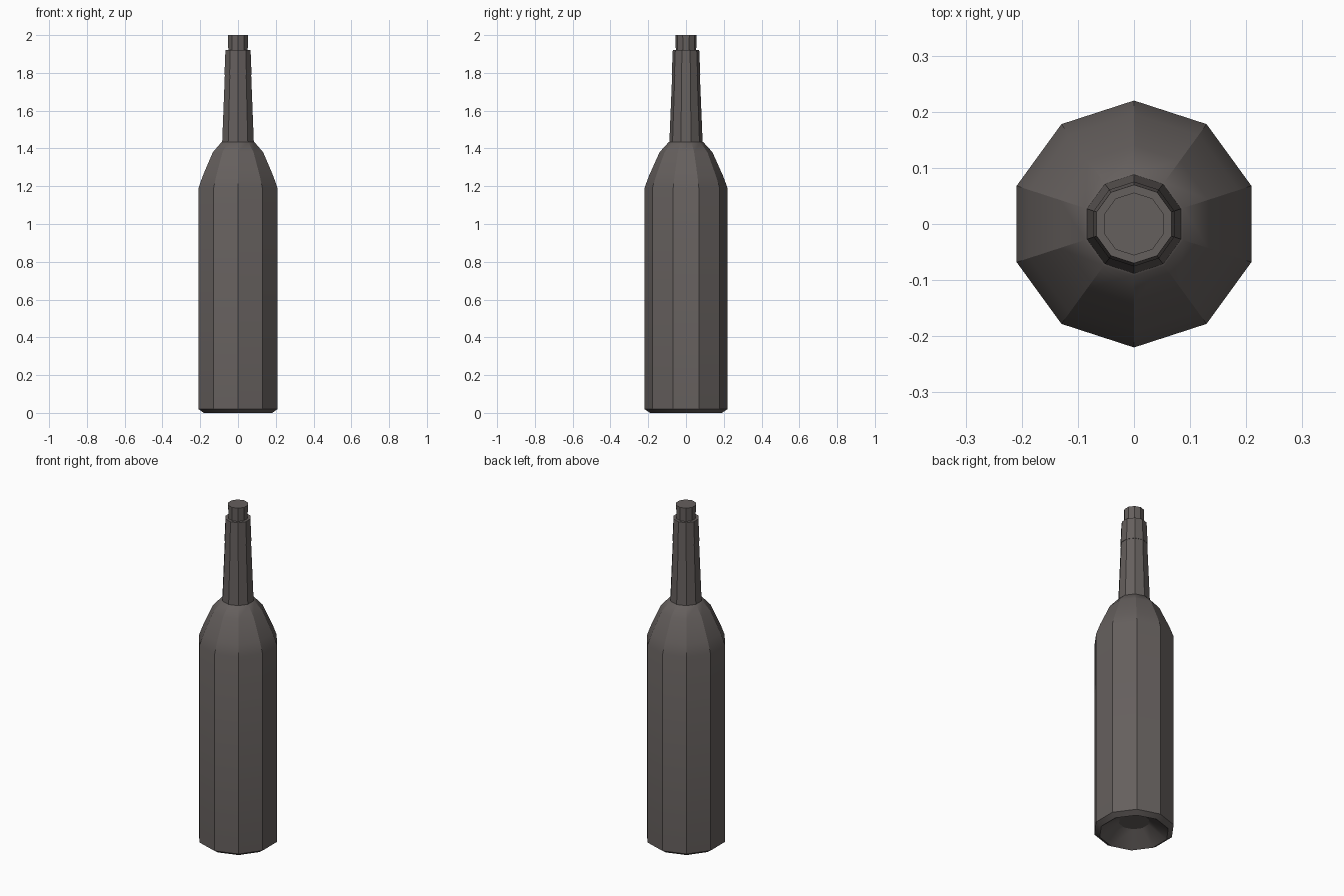
import bpy, bmesh, math

if "Cube" in bpy.data.objects:
    bpy.data.objects.remove(bpy.data.objects["Cube"])

SIDES = 10

glass = bpy.data.materials.new("dark_glass")
glass.diffuse_color = (0.13, 0.115, 0.11, 1)
glass.use_nodes = True
glass.node_tree.nodes["Principled BSDF"].inputs["Base Color"].default_value = glass.diffuse_color


def lathe(name, profile):
    """Ten-sided solid from (radius, z) pairs listed bottom to top, capped at both ends."""
    bm = bmesh.new()
    rings = []
    for r, z in profile:
        angles = [math.pi / 2 + 2 * math.pi * i / SIDES for i in range(SIDES)]
        rings.append([bm.verts.new((r * math.cos(a), r * math.sin(a), z)) for a in angles])
    for low, high in zip(rings, rings[1:]):
        for i in range(SIDES):
            j = (i + 1) % SIDES
            bm.faces.new((low[i], low[j], high[j], high[i]))
    bm.faces.new(rings[0][::-1])
    bm.faces.new(rings[-1])
    bmesh.ops.recalc_face_normals(bm, faces=bm.faces)
    mesh = bpy.data.meshes.new(name)
    bm.to_mesh(mesh)
    bm.free()
    mesh.materials.append(glass)
    obj = bpy.data.objects.new(name, mesh)
    bpy.context.collection.objects.link(obj)
    bpy.ops.object.select_all(action='DESELECT')
    obj.select_set(True)
    bpy.context.view_layer.objects.active = obj
    bpy.ops.object.shade_smooth_by_angle(angle=math.radians(25))
    return obj


# Body with hollow base, chamfered foot, rounded shoulder and tapering neck
lathe("bottle", [
    (0.083, 0.07), (0.19, 0.0), (0.22, 0.02),
    (0.22, 1.19), (0.196, 1.255), (0.14, 1.38), (0.092, 1.433),
    (0.088, 1.435), (0.068, 1.92),
])

# Slightly raised band around the mouth
lathe("neck_band", [(0.0755, 1.79), (0.07, 1.92)])

# Stopper in the mouth
lathe("cork", [(0.053, 1.88), (0.056, 2.0)])
